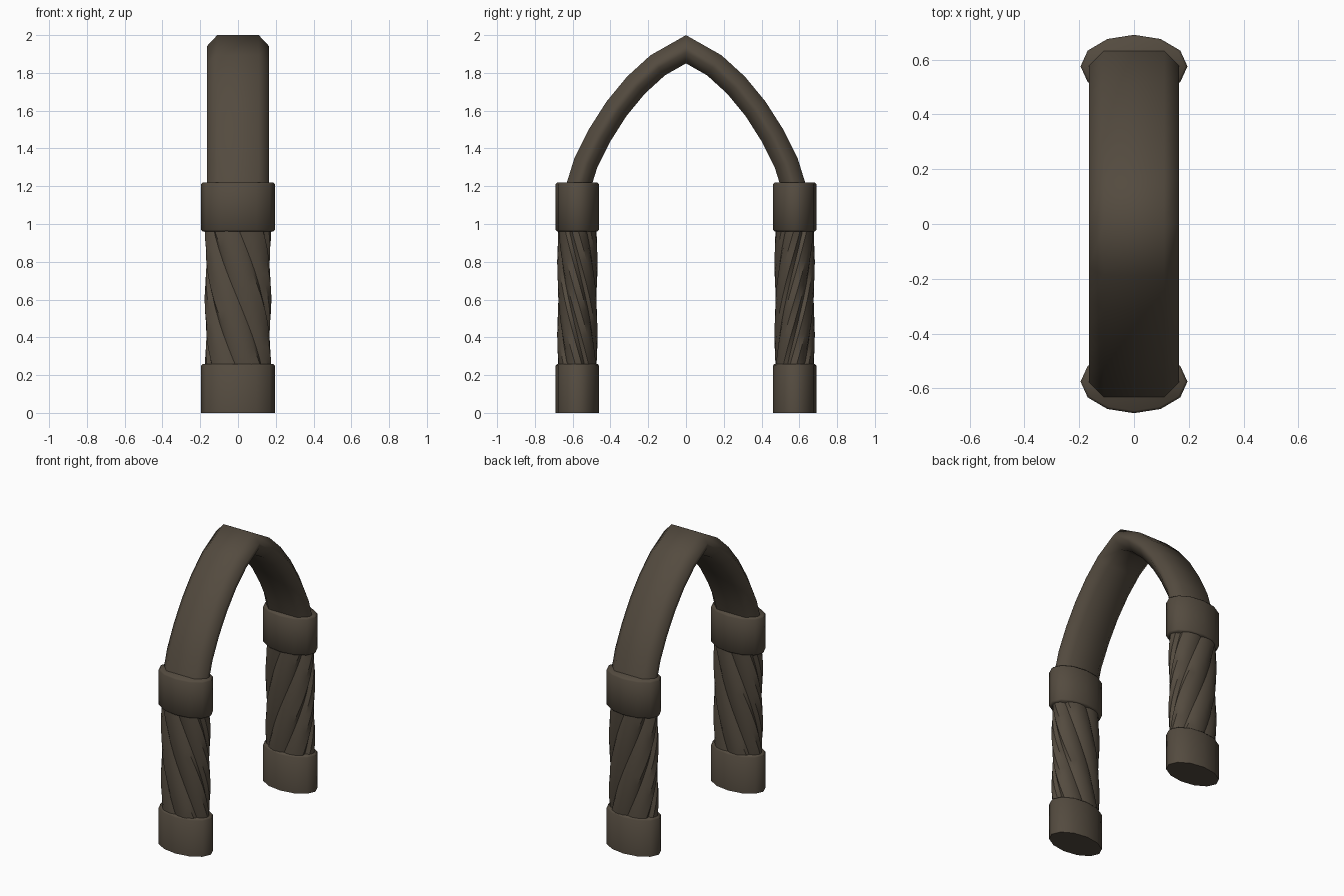
import bpy, bmesh, math
from mathutils import Vector

if "Cube" in bpy.data.objects:
    bpy.data.objects.remove(bpy.data.objects["Cube"])

brown = bpy.data.materials.new("dark brown wood")
brown.diffuse_color = (0.088, 0.070, 0.050, 1)
brown.use_nodes = True
brown.node_tree.nodes["Principled BSDF"].inputs["Base Color"].default_value = brown.diffuse_color
LEG_Y = -0.575


def loft(name, rings, smooth_angle=50, mirror=True):
    """Skin a list of equal-length closed rings and cap both ends."""
    bm = bmesh.new()
    rows = [[bm.verts.new(p) for p in ring] for ring in rings]
    n = len(rows[0])
    for a, b in zip(rows, rows[1:]):
        for i in range(n):
            j = (i + 1) % n
            bm.faces.new((a[i], a[j], b[j], b[i]))
    bm.faces.new(rows[0])
    bm.faces.new(rows[-1])
    bmesh.ops.recalc_face_normals(bm, faces=bm.faces)
    mesh = bpy.data.meshes.new(name)
    bm.to_mesh(mesh)
    bm.free()
    mesh.materials.append(brown)
    mesh.shade_smooth()
    mesh.set_sharp_from_angle(angle=math.radians(smooth_angle))
    obj = bpy.data.objects.new(name, mesh)
    bpy.context.collection.objects.link(obj)
    if mirror:
        mod = obj.modifiers.new("other leg", 'MIRROR')
        mod.use_axis = (False, True, False)
        mod.use_mirror_merge = False
    return obj


def oval(rx, ry, z, sides=12):
    return [(rx * math.cos(t), LEG_Y + ry * math.sin(t), z)
            for t in (2 * math.pi * i / sides for i in range(sides))]


# Oval foot and collar with softened rims
def block(name, profile):
    loft(name, [oval(0.195 - d, 0.115 - d, z) for z, d in profile])


block("leg_foot", [(0, 0), (0.25, 0), (0.26, 0.009)])
block("leg_collar", [(0.96, 0.009), (0.97, 0), (1.21, 0), (1.22, 0.009)])

# Twisted six-strand shaft, one ridge facing sideways at z = 0.6
lobe = [(-30, 0.85), (-19, 0.96), (0, 1.0), (19, 0.96)]
rings = []
for k in range(13):
    z = 0.22 + 0.78 * k / 12
    turn = -158 * (z - 0.6)
    ring = []
    for s in range(6):
        for a, r in lobe:
            t = math.radians(60 * s + a + turn)
            ring.append((0.177 * r * math.cos(t),
                         LEG_Y + 0.107 * r * math.sin(t), z))
    rings.append(ring)
loft("twisted_shaft", rings, 38)

# Pointed arch: eight-sided band swept over the centre line
half = [(0.575, 1.18), (0.53, 1.325), (0.457, 1.47), (0.368, 1.61),
        (0.265, 1.735), (0.15, 1.84)]
path = [Vector((0, y, z)) for y, z in
        [(-y, z) for y, z in half] + [(0, 1.925)] + half[::-1]]
section = [(0.11, 0.065), (0.165, 0.014), (0.165, -0.014), (0.11, -0.065)]
section += [(-x, h) for x, h in section[::-1]]
rings = []
for i, p in enumerate(path):
    d_in = (p - path[max(i - 1, 0)]).normalized()
    d_out = (path[min(i + 1, len(path) - 1)] - p).normalized()
    tangent = (d_in + d_out).normalized()
    miter = 1 / max(tangent.dot(d_out), tangent.dot(d_in))
    up = Vector((0, -tangent.z, tangent.y)) * miter
    rings.append([p + Vector((x, 0, 0)) + up * h for x, h in section])
loft("pointed_arch", rings, 52, mirror=False)
